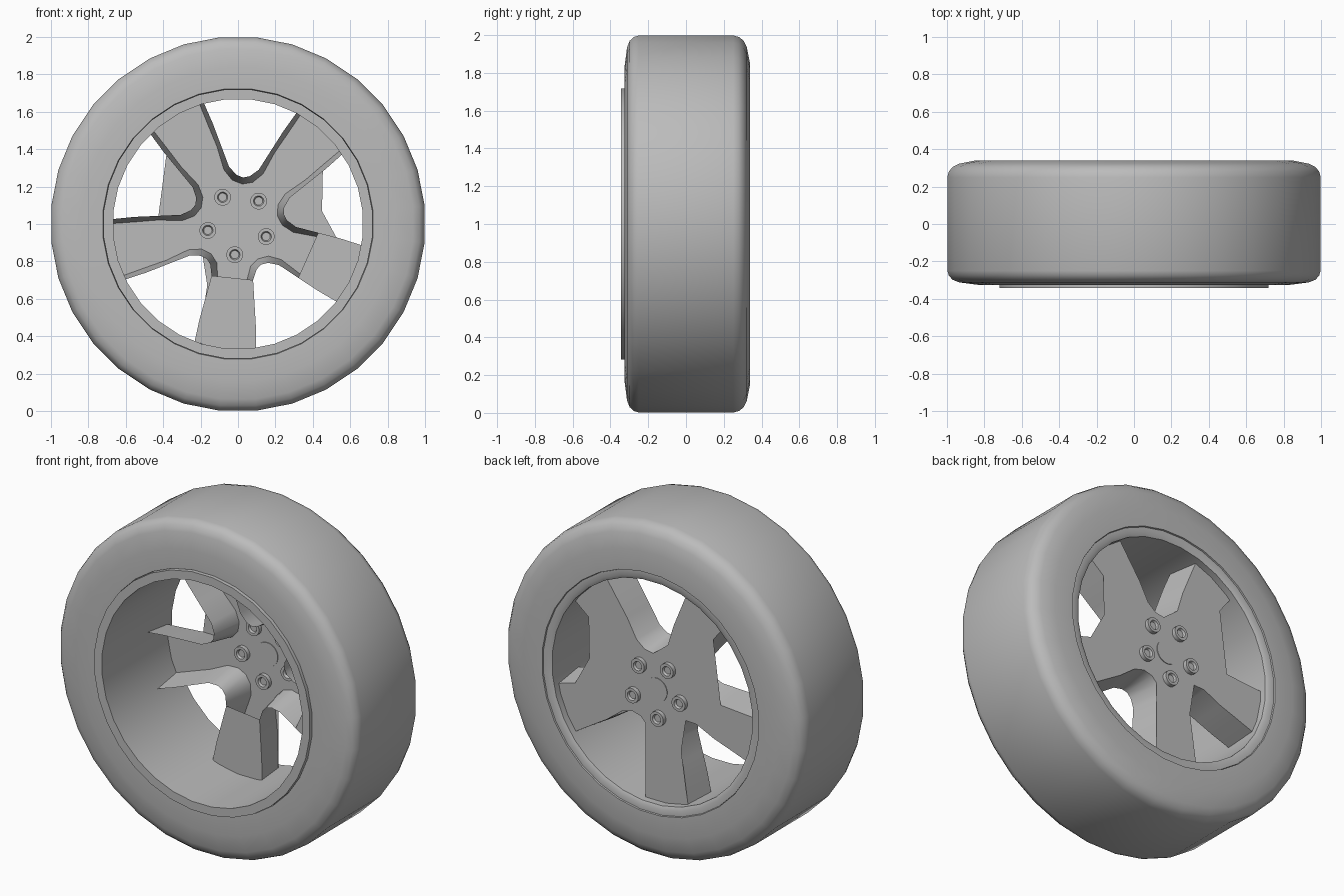
import bpy, bmesh
from math import cos, sin, pi, radians
from mathutils import Vector, Matrix

if "Cube" in bpy.data.objects:
    bpy.data.objects.remove(bpy.data.objects["Cube"], do_unlink=True)

grey = bpy.data.materials.new("plain grey")
grey.use_nodes = True
grey.diffuse_color = (0.5, 0.5, 0.5, 1)
grey.node_tree.nodes["Principled BSDF"].inputs["Base Color"].default_value = (0.5, 0.5, 0.5, 1)

AXLE = Vector((0, 0, 1))


def polar(r, angle, y):
    return Vector((r * cos(angle), y, r * sin(angle)))


def finish(bm, name, smooth_angle=30):
    bmesh.ops.recalc_face_normals(bm, faces=bm.faces)
    mesh = bpy.data.meshes.new(name)
    bm.to_mesh(mesh)
    bm.free()
    mesh.materials.append(grey)
    obj = bpy.data.objects.new(name, mesh)
    bpy.context.collection.objects.link(obj)
    bpy.ops.object.select_all(action='DESELECT')
    obj.select_set(True)
    bpy.context.view_layer.objects.active = obj
    bpy.ops.object.shade_smooth_by_angle(angle=radians(smooth_angle))
    return obj


def lathe(name, profile, steps, centre=AXLE, closed=False):
    """Turn a (radius, y) profile about a y-parallel axis."""
    bm = bmesh.new()
    verts = [bm.verts.new(polar(r, pi / steps, y)) for r, y in profile]
    edges = [bm.edges.new(pair) for pair in zip(verts, verts[1:])]
    if closed:
        edges.append(bm.edges.new((verts[-1], verts[0])))
    bmesh.ops.spin(bm, geom=verts + edges, cent=(0, 0, 0), axis=(0, 1, 0),
                   angle=2 * pi, steps=steps, use_duplicate=False)
    bmesh.ops.remove_doubles(bm, verts=bm.verts, dist=0.0005)
    bmesh.ops.transform(bm, matrix=Matrix.Translation(centre), verts=bm.verts)
    return finish(bm, name)


# Tyre: rounded front shoulder, sloped rear shoulder
lathe("tyre", [(0.72, -0.30), (0.725, -0.325), (0.84, -0.325), (0.94, -0.312),
               (0.975, -0.298), (0.995, -0.275), (1.003, -0.25), (1.003, 0.25),
               (0.995, 0.28), (0.975, 0.305), (0.94, 0.322), (0.85, 0.34),
               (0.725, 0.34), (0.72, 0.31)], 32)

# Rim barrel with a lip on both sides
lathe("rim", [(0.722, -0.343), (0.67, -0.343), (0.67, 0.322),
              (0.69, 0.332), (0.722, 0.332)], 32, closed=True)

# Spokes: an open shell with a flat rear face and walls flaring to the front
REAR_Y, FRONT_Y = 0.28, 0.09
REAR = [(0.215, 0), (0.23, 0.055), (0.28, 0.105), (0.40, 0.155), (0.51, 0.215), (0.613, 0.27)]
FRONT = [(0.25, 0), (0.26, 0.035), (0.30, 0.08), (0.41, 0.135), (0.52, 0.19), (0.622, 0.248)]
STEP = radians(72)
FIRST = radians(12)


def window_point(k, u, v, y):
    a = FIRST + k * STEP
    return Vector((u * cos(a) - v * sin(a), y, u * sin(a) + v * cos(a))) + AXLE


def outline(half, y):
    pts = []
    for k in range(5):
        pts += [window_point(k, u, -v, y) for u, v in reversed(half)]
        pts += [window_point(k, u, v, y) for u, v in half[1:]]
        mid = FIRST + (k + 0.5) * STEP
        pts += [polar(0.672, mid + radians(d), y) + AXLE for d in (-5, 5)]
    return pts


bm = bmesh.new()
rear = [bm.verts.new(p) for p in outline(REAR, REAR_Y)]
front = [bm.verts.new(p) for p in outline(FRONT, FRONT_Y)]
per_spoke = len(rear) // 5
window_edges = 2 * len(REAR) - 2
for i in range(len(rear)):
    if i % per_spoke < window_edges:
        j = (i + 1) % len(rear)
        bm.faces.new((rear[i], rear[j], front[j], front[i]))
face = bm.faces.new(rear)
bmesh.ops.triangulate(bm, faces=[face])
finish(bm, "spokes", 35)

# Front cover plates on the two lower spokes
for name, k, start in (("lower_spoke_cover", 3, 2), ("side_spoke_cover", 4, 3)):
    bm = bmesh.new()
    left = [window_point(k, u, v, FRONT_Y) for u, v in FRONT[start:]]
    right = [window_point(k + 1, u, -v, FRONT_Y) for u, v in FRONT[start:]]
    a = [bm.verts.new(p) for p in left]
    b = [bm.verts.new(p) for p in right]
    for i in range(len(a) - 1):
        bm.faces.new((a[i], a[i + 1], b[i + 1], b[i]))
    mid = FIRST + (k + 0.5) * STEP
    arc = [bm.verts.new(polar(0.672, mid + radians(d), FRONT_Y) + AXLE) for d in (-5, 5)]
    bm.faces.new((a[-1], arc[0], arc[1], b[-1]))
    finish(bm, name)

# Wheel nuts, recessed at both ends
for k in range(5):
    centre = AXLE + polar(0.165, FIRST + (k + 0.5) * STEP, REAR_Y)
    lathe(f"wheel_nut_{k + 1}", [(0, -0.012), (0.022, -0.012), (0.028, -0.025), (0.045, -0.025),
                                 (0.045, 0.025), (0.028, 0.025), (0.022, 0.012), (0, 0.012)],
          16, centre)

# Centre cap, a thin disc through the hub
lathe("centre_cap", [(0, -0.004), (0.072, -0.004), (0.072, 0.004), (0, 0.004)],
      24, AXLE + Vector((0, REAR_Y, 0)))
